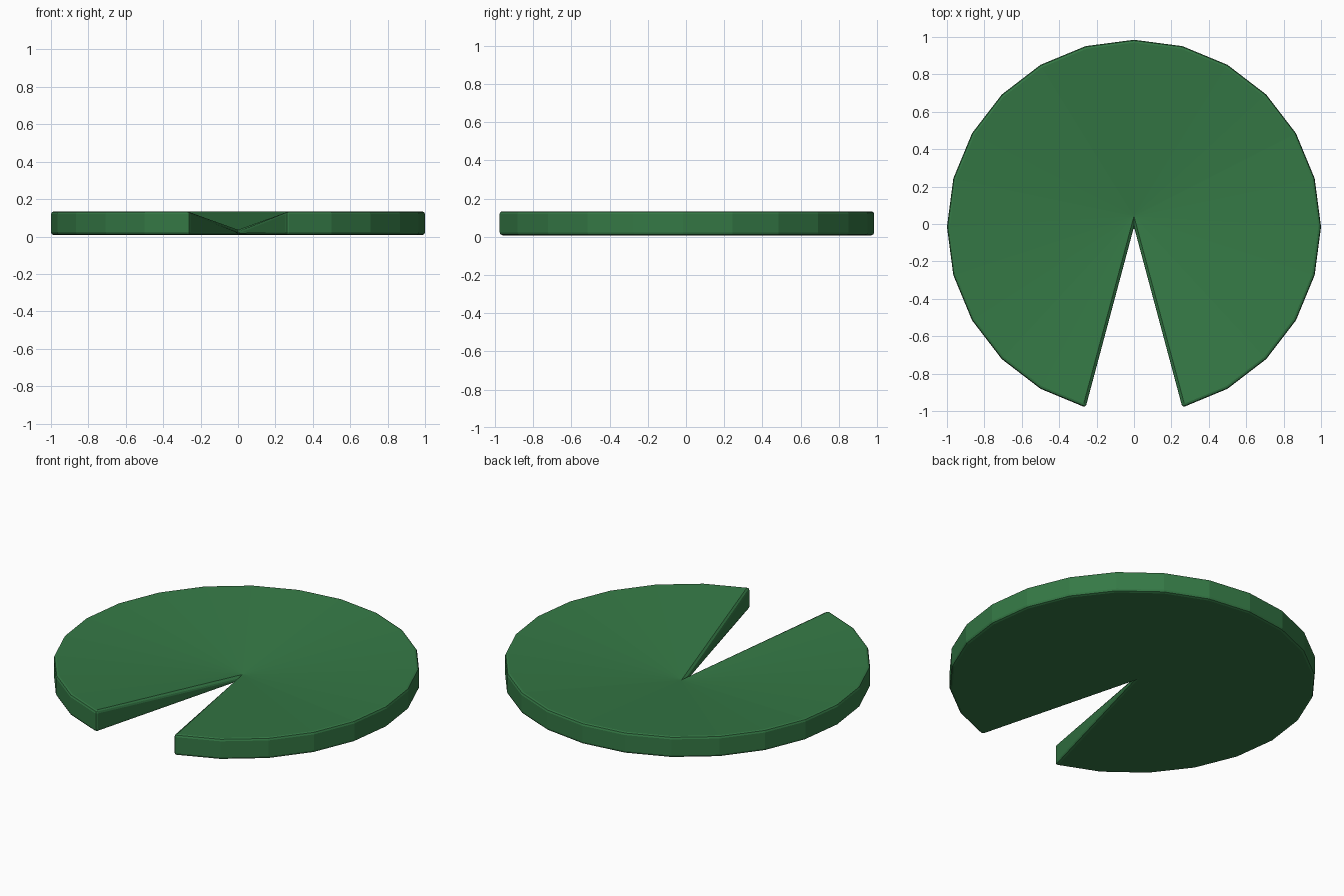
import bpy, bmesh, math

if "Cube" in bpy.data.objects:
    bpy.data.objects.remove(bpy.data.objects["Cube"])

SIDES, R, CY = 24, 1.0, -0.015
Z_BOTTOM, Z_RIM, Z_CENTRE = 0.008, 0.135, 0.03

# Pad outline: 24-sided disc with two segments left out at the front
bm = bmesh.new()
angles = [math.radians(-75 + i * 360 / SIDES) for i in range(SIDES - 1)]

def ring(z):
    return [bm.verts.new((R * math.cos(a), CY + R * math.sin(a), z)) for a in angles]

low, high = ring(Z_BOTTOM), ring(Z_RIM)
c_low = bm.verts.new((0, CY, Z_BOTTOM))
c_high = bm.verts.new((0, CY, Z_CENTRE))

# Dished top, flat underside and outer rim
for i in range(len(angles) - 1):
    bm.faces.new((c_high, high[i], high[i + 1]))
    bm.faces.new((c_low, low[i + 1], low[i]))
    bm.faces.new((low[i], low[i + 1], high[i + 1], high[i]))

# Walls of the notch
bm.faces.new((c_low, low[0], high[0], c_high))
bm.faces.new((low[-1], c_low, c_high, high[-1]))
bmesh.ops.recalc_face_normals(bm, faces=bm.faces)

mesh = bpy.data.meshes.new("lily_pad")
bm.to_mesh(mesh)
bm.free()
pad = bpy.data.objects.new("lily_pad", mesh)
bpy.context.collection.objects.link(pad)

# Softened edges
bevel = pad.modifiers.new("soft_edges", 'BEVEL')
bevel.width = 0.015
bevel.segments = 2
bevel.limit_method = 'ANGLE'
bevel.angle_limit = math.radians(30)
bevel.use_clamp_overlap = False

# Leaf green
mat = bpy.data.materials.new("leaf_green")
mat.diffuse_color = (0.035, 0.19, 0.06, 1)
mat.use_nodes = True
mat.node_tree.nodes["Principled BSDF"].inputs["Base Color"].default_value = mat.diffuse_color
mesh.materials.append(mat)
